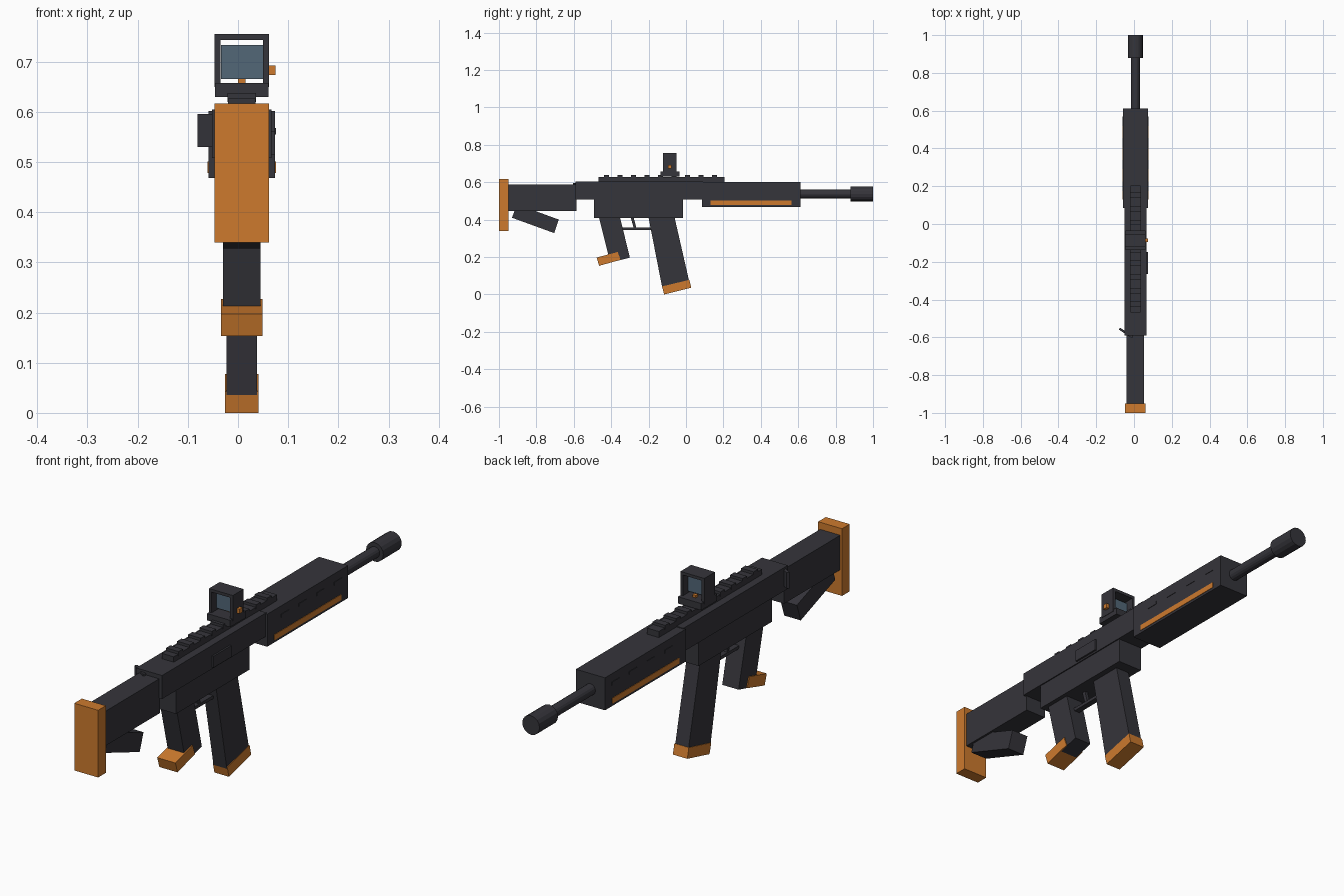
import bpy, bmesh, math
from mathutils import Matrix

if "Cube" in bpy.data.objects:
    bpy.data.objects.remove(bpy.data.objects["Cube"])

CX = 0.0075  # centre plane of the body


def material(name, rgb):
    m = bpy.data.materials.new(name)
    m.diffuse_color = (*rgb, 1)
    m.use_nodes = True
    m.node_tree.nodes["Principled BSDF"].inputs["Base Color"].default_value = m.diffuse_color
    return m


DARK = material("charcoal", (0.036, 0.035, 0.043))
ORANGE = material("orange", (0.61, 0.195, 0.027))
GLASS = material("lens_blue", (0.085, 0.135, 0.185))


def finish(name, bm, mat):
    bmesh.ops.recalc_face_normals(bm, faces=bm.faces)
    mesh = bpy.data.meshes.new(name)
    bm.to_mesh(mesh)
    bm.free()
    mesh.materials.append(mat)
    ob = bpy.data.objects.new(name, mesh)
    bpy.context.collection.objects.link(ob)
    return ob


def prism(name, outline, x0, x1, mat=DARK):
    """Side outline of (y, z) points extruded across x."""
    bm = bmesh.new()
    face = bm.faces.new([bm.verts.new((x0, y, z)) for y, z in outline])
    ext = bmesh.ops.extrude_face_region(bm, geom=[face])["geom"]
    verts = [v for v in ext if isinstance(v, bmesh.types.BMVert)]
    bmesh.ops.translate(bm, verts=verts, vec=(x1 - x0, 0, 0))
    return finish(name, bm, mat)


def box(name, x, y, z, mat=DARK):
    return prism(name, [(y[0], z[0]), (y[1], z[0]), (y[1], z[1]), (y[0], z[1])],
                 x[0], x[1], mat)


def tube(name, y0, y1, radius, sides=16):
    bm = bmesh.new()
    bmesh.ops.create_cone(bm, cap_ends=True, segments=sides, radius1=radius,
                          radius2=radius, depth=y1 - y0,
                          matrix=Matrix.Translation((CX, (y0 + y1) / 2, 0.537))
                          @ Matrix.Rotation(math.pi / 2, 4, 'X'))
    return finish(name, bm, DARK)


def wide(half):
    return (CX - half, CX + half)


# Stock
box("butt_pad", wide(0.0545), (-1.0, -0.95), (0.34, 0.617), ORANGE)
box("stock", wide(0.046), (-0.95, -0.585), (0.445, 0.588))
prism("stock_strut", [(-0.93, 0.41), (-0.705, 0.328), (-0.68, 0.40), (-0.905, 0.482)],
      *wide(0.0375))

# Receiver
box("upper_receiver", wide(0.059), (-0.59, 0.09), (0.508, 0.605))
box("lower_receiver", wide(0.0545), (-0.492, -0.015), (0.408, 0.508))
box("ejection_port", (0.06, 0.074), (-0.265, -0.148), (0.515, 0.562))

# Charging handle: thin slanted plate on the left
handle = box("charging_handle", (-0.042, 0.042), (-0.006, 0.006), (0.53, 0.596))
handle.rotation_euler.z = math.radians(-33)
handle.location = (-0.042, -0.577, 0)

# Handguard with side stripes and vents
box("handguard", wide(0.0665), (0.085, 0.612), (0.468, 0.602))
for side, s in (("left", -1), ("right", 1)):
    xs = sorted((CX + s * 0.066, CX + s * 0.0685))
    box("stripe_" + side, xs, (0.13, 0.565), (0.478, 0.501), ORANGE)
    for i in range(4):
        y = 0.175 + i * 0.115
        box(f"vent_{side}_{i + 1}", xs, (y, y + 0.05), (0.555, 0.568))

# Barrel
tube("barrel", 0.60, 0.89, 0.023)
tube("muzzle", 0.88, 1.0, 0.0395)

# Top rail with teeth
box("rail", wide(0.027), (-0.468, 0.205), (0.60, 0.627))
for i in range(9):
    y = -0.439 + i * 0.0722
    box(f"rail_tooth_{i + 1}", wide(0.0285), (y, y + 0.028), (0.62, 0.638))

# Sight: base, open frame, floating lens
SY = (-0.122, -0.052)
box("sight_base", wide(0.053), (-0.137, -0.034), (0.63, 0.658))
for name, xs in (("left", (-0.047, -0.035)), ("right", (0.05, 0.062))):
    box("sight_wall_" + name, xs, SY, (0.65, 0.755))
box("sight_roof", (-0.035, 0.05), SY, (0.743, 0.755))
box("lens", (-0.034, 0.0495), (-0.091, -0.083), (0.666, 0.733), GLASS)
box("sight_emitter", wide(0.0075), (-0.078, -0.063), (0.656, 0.668), ORANGE)
box("sight_knob", (0.06, 0.0745), (-0.096, -0.077), (0.673, 0.692), ORANGE)

# Pistol grip
prism("grip", [(-0.467, 0.42), (-0.355, 0.42), (-0.30, 0.197), (-0.405, 0.17)],
      *wide(0.0375))
prism("grip_foot", [(-0.478, 0.197), (-0.365, 0.227), (-0.35, 0.185), (-0.464, 0.153)],
      *wide(0.0415), ORANGE)

# Trigger and guard
box("trigger_guard", wide(0.012), (-0.36, -0.17), (0.344, 0.357))
prism("trigger", [(-0.298, 0.42), (-0.282, 0.42), (-0.266, 0.357), (-0.28, 0.357)],
      *wide(0.007))

# Magazine
prism("magazine", [(-0.202, 0.42), (-0.063, 0.42), (0.017, 0.07), (-0.127, 0.036)],
      *wide(0.0305))
prism("magazine_foot", [(-0.128, 0.043), (0.018, 0.078), (0.028, 0.036), (-0.117, 0.0)],
      *wide(0.033), ORANGE)
